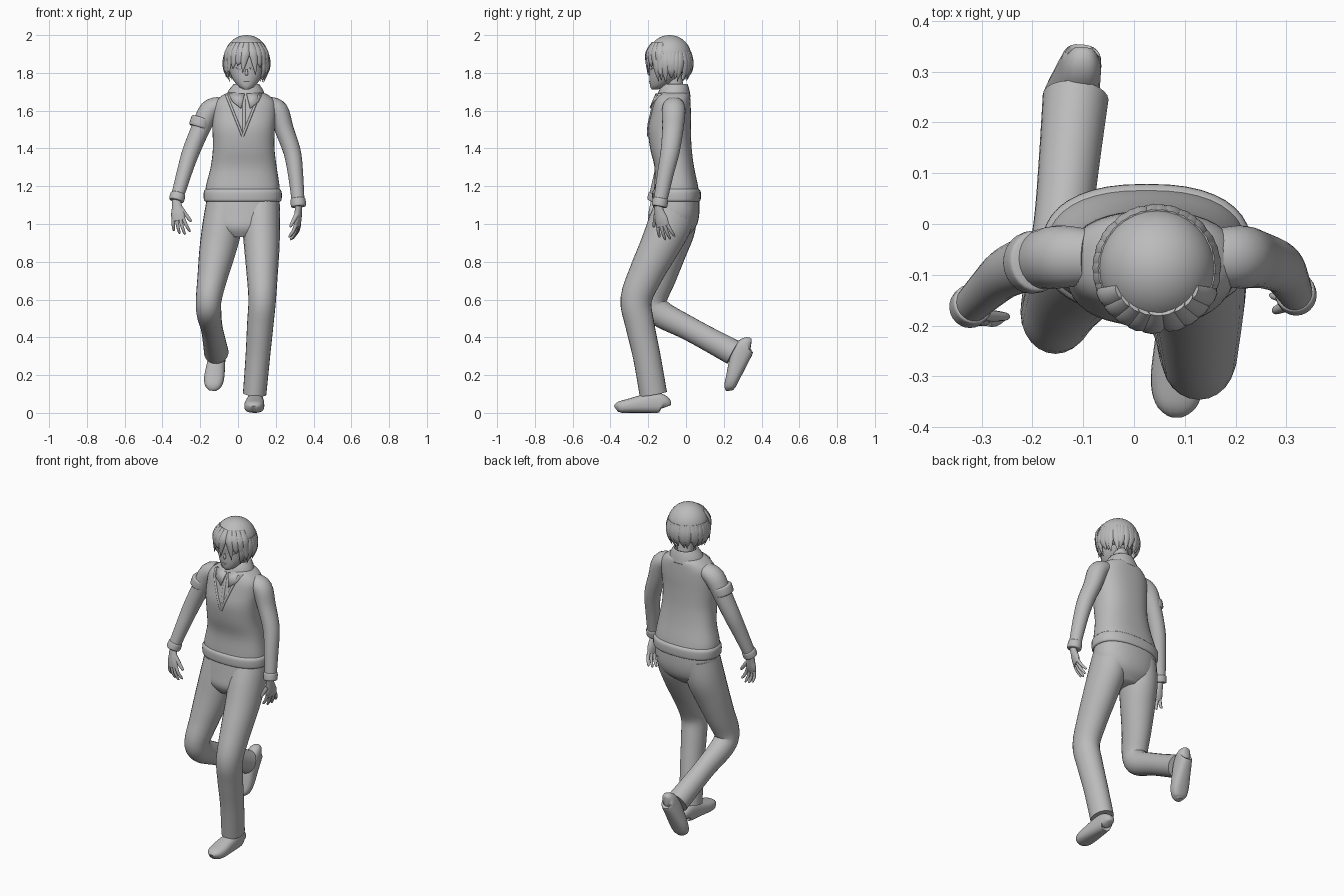
import bpy, bmesh, math, random
from mathutils import Vector
from mathutils.bvhtree import BVHTree

random.seed(4)
cube = bpy.data.objects.get("Cube")
if cube:
    bpy.data.objects.remove(cube, do_unlink=True)

grey = bpy.data.materials.new("plain_grey")
grey.use_nodes = True
shade = (.5, .5, .5, 1)
grey.diffuse_color = shade
grey.node_tree.nodes["Principled BSDF"].inputs["Base Color"].default_value = shade

X, Y, Z = Vector((1, 0, 0)), Vector((0, 1, 0)), Vector((0, 0, 1))


def finish(name, bm, thickness=0):
    """Turn a bmesh into a smooth shaded object, optionally given thickness."""
    bmesh.ops.recalc_face_normals(bm, faces=bm.faces)
    mesh = bpy.data.meshes.new(name)
    bm.to_mesh(mesh)
    bm.free()
    mesh.materials.append(grey)
    obj = bpy.data.objects.new(name, mesh)
    bpy.context.collection.objects.link(obj)
    if thickness:
        solid = obj.modifiers.new("thickness", "SOLIDIFY")
        solid.thickness = thickness
    bpy.ops.object.select_all(action="DESELECT")
    obj.select_set(True)
    bpy.context.view_layer.objects.active = obj
    bpy.ops.object.shade_smooth_by_angle(angle=math.radians(50))
    return obj


def spline(rows, steps):
    """Smoothly interpolate rows of numbers."""
    result = []
    for i in range(len(rows) - 1):
        a, b = rows[max(i - 1, 0)], rows[i]
        c, d = rows[i + 1], rows[min(i + 2, len(rows) - 1)]
        for s in range(steps):
            t = s / steps
            result.append([q + t / 2 * (r - p + t * (2*p - 5*q + 4*r - w + t * (3*q - p - 3*r + w)))
                           for p, q, r, w in zip(a, b, c, d)])
    return result + [list(rows[-1])]


def tube(name, rows, side=X, level=False, sides=24, steps=4, power=2, caps=True, thickness=0):
    """Loft rings of (x, y, z, half width along side, half depth)."""
    rings = spline(rows, steps)
    centres = [Vector(r[:3]) for r in rings]
    bm = bmesh.new()
    loops = []
    for i, ring in enumerate(rings):
        along = centres[min(i + 1, len(rings) - 1)] - centres[max(i - 1, 0)]
        along = Z if level else along.normalized()
        u = (side - along * side.dot(along)).normalized()
        v = along.cross(u)
        loop = []
        for k in range(sides):
            a = math.tau * k / sides
            c, s = math.cos(a), math.sin(a)
            c = math.copysign(abs(c) ** (2 / power), c)
            s = math.copysign(abs(s) ** (2 / power), s)
            loop.append(bm.verts.new(centres[i] + u * c * max(ring[3], .001) + v * s * max(ring[4], .001)))
        loops.append(loop)
    for low, high in zip(loops, loops[1:]):
        for k in range(sides):
            j = (k + 1) % sides
            bm.faces.new((low[k], low[j], high[j], high[k]))
    if caps:
        bm.faces.new(loops[0])
        bm.faces.new(loops[-1])
    return finish(name, bm, thickness)


def band(name, start, end, wide, deep):
    """Short rounded cuff between two points."""
    a, b = Vector(start), Vector(end)
    tube(name, [(*a.lerp(b, t), wide * f, deep * f) for t, f in ((0, .9), (.15, 1), (.85, 1), (1, .9))], side=Y)


def surface(obj):
    """Return a function giving the front of an object at x, z."""
    tree = BVHTree.FromPolygons([v.co for v in obj.data.vertices], [p.vertices for p in obj.data.polygons])

    def at(x, z, out=0):
        hit = tree.ray_cast(Vector((x, -1, z)), Y)[0]
        return Vector((x, (hit.y if hit else -.1) - out, z))
    return at


def plate(name, points, thickness):
    bm = bmesh.new()
    bm.faces.new([bm.verts.new(p) for p in points])
    finish(name, bm, thickness)


# Knitted vest and its hem
vest = tube("vest", [
    (.025, -.05, 1.14, .197, .12), (.025, -.052, 1.2, .195, .116), (.03, -.062, 1.3, .175, .105),
    (.03, -.08, 1.4, .163, .11), (.03, -.087, 1.5, .165, .113), (.035, -.08, 1.58, .168, .106),
    (.038, -.074, 1.64, .162, .098), (.04, -.068, 1.68, .125, .088), (.04, -.065, 1.7, .08, .07)],
    level=True, power=2.4, sides=40)
tube("vest_hem", [(.025, -.05, z, .2 + w, .122 + w) for z, w in
                  ((1.12, 0), (1.13, .006), (1.17, .006), (1.185, -.004))], level=True, power=2.4, sides=40)
chest = surface(vest)

# Neckline trim, shirt placket and collar
for label, x_top in (("right", -.06), ("left", .11)):
    path = [chest(x_top + (.025 - x_top) * t / 10, 1.68 - .215 * t / 10) for t in range(11)]
    tube(label + "_neck_trim", [(*p, .007, .007) for p in path], sides=8, steps=1)
    way = -1 if x_top < 0 else 1
    plate(label + "_lapel", [chest(.04 + way * dx, z, .015) for dx, z in
                             ((.006, 1.69), (.09, 1.69), (.07, 1.65), (.025, 1.615))], .008)
tube("shirt_placket", [(*chest(.032, z), .008, .004) for z in (1.66, 1.6, 1.54, 1.49)], sides=8)
tube("collar", [(.04, -.065, 1.67, .108, .09), (.042, -.062, 1.71, .09, .08), (.045, -.057, 1.74, .068, .066)],
     level=True, caps=False, thickness=.01)
tube("neck", [(.045, -.05, 1.66, .048, .048), (.045, -.07, 1.8, .045, .045)], level=True)

# Sleeves and cuffs
girths = [(.055, .045), (.062, .056), (.056, .05), (.05, .046), (.043, .04), (.035, .033)]
arms = {
    "right": [(-.09, -.065, 1.63), (-.15, -.065, 1.6), (-.2, -.075, 1.5),
              (-.25, -.095, 1.38), (-.285, -.125, 1.27), (-.325, -.165, 1.13)],
    "left": [(.16, -.065, 1.63), (.21, -.065, 1.6), (.245, -.07, 1.5),
             (.287, -.085, 1.38), (.305, -.11, 1.26), (.32, -.14, 1.1)]}
for label, path in arms.items():
    tube(label + "_sleeve", [p + g for p, g in zip(path, girths)], side=Y)
    wrist, elbow = Vector(path[-1]), Vector(path[-2])
    band(label + "_cuff", wrist.lerp(elbow, .22), wrist.lerp(elbow, -.05), .041, .04)
band("armband", (-.19, -.073, 1.56), (-.207, -.077, 1.51), .061, .056)


def hand(label, wrist, down, across, inward):
    """Palm, four fingers and a thumb."""
    wrist, down = Vector(wrist), Vector(down).normalized()
    across = Vector(across).normalized()
    inward = Vector(inward).normalized()
    tube(label + "_palm", [(*(wrist + down * d), w, t) for d, w, t in
                           ((-.02, .022, .018), (.02, .028, .018), (.06, .037, .017), (.095, .034, .012))],
         side=across, sides=16)
    for n in range(4):
        spread = (n - 1.5) * .018
        reach = (.065, .08, .085, .07)[n]
        base = wrist + down * .085 + across * spread
        points = [base + down * reach * t + across * spread * t * .6 + inward * .03 * t * t for t in (0, .5, .9, 1)]
        tube(f"{label}_finger_{n}", [(*p, r, r) for p, r in zip(points, (.01, .009, .007, .003))],
             side=across, sides=10, steps=2)
    root = wrist + down * .03 + across * .02
    points = [root + (across * .04 + down * .07 + inward * .02) * t for t in (0, .5, .9, 1)]
    tube(label + "_thumb", [(*p, r, r) for p, r in zip(points, (.014, .011, .008, .003))], sides=10, steps=2, side=Y)


hand("right", (-.325, -.17, 1.11), (.12, -.2, -1), (1, -.2, 0), (.4, 1, 0))
hand("left", (.32, -.145, 1.08), (-.06, .25, -1), (-.35, -1, 0), (-1, .3, 0))

# Trousers: seat, straight left leg, bent right leg
tube("trouser_seat", [(.025, -.048, 1.15, .193, .118), (.025, -.055, 1.05, .195, .125),
                      (.02, -.068, .98, .165, .118), (.015, -.08, .93, .07, .08)], level=True, power=2.3, sides=32)
tube("left_trouser_leg", [
    (.12, -.05, 1.1, .1, .11), (.122, -.085, 1, .1, .116), (.126, -.14, .88, .094, .105),
    (.128, -.21, .74, .083, .092), (.128, -.264, .6, .073, .083), (.118, -.245, .47, .07, .077),
    (.105, -.208, .3, .065, .073), (.088, -.173, .1, .062, .073)])
tube("right_trouser_leg", [
    (-.07, -.05, 1.1, .1, .11), (-.085, -.065, .98, .105, .115), (-.11, -.1, .85, .096, .1),
    (-.135, -.14, .72, .08, .088), (-.155, -.178, .6, .068, .078), (-.154, -.14, .53, .066, .072),
    (-.14, 0, .455, .058, .064), (-.128, .12, .39, .06, .064), (-.115, .25, .32, .065, .068)])


def shoe(name, heel, toe, up):
    """Rounded shoe laid along its sole line."""
    heel, toe, up = Vector(heel), Vector(toe), Vector(up).normalized()
    rows = [(0, .02, .03), (.04, .036, .046), (.2, .042, .054), (.45, .048, .048),
            (.75, .053, .037), (.93, .043, .03), (1, .02, .02)]
    tube(name, [(*(heel.lerp(toe, t) + up * h), w, h) for t, w, h in rows], power=2.6)


shoe("left_shoe", (.095, -.11, 0), (.083, -.37, 0), Z)
shoe("right_shoe", (-.1, .37, .345), (-.135, .25, .11), (0, -.87, .48))

# Face
face = tube("face", [
    (.045, -.165, 1.712, .014, .016), (.045, -.145, 1.73, .044, .045), (.045, -.12, 1.77, .075, .074),
    (.045, -.1, 1.82, .093, .094), (.045, -.095, 1.88, .1, .1), (.045, -.09, 1.95, .07, .07)], level=True)
skin = surface(face)
for label, way in (("right", -1), ("left", 1)):
    tube(label + "_eye", [(*skin(.045 + way * dx, 1.825), .003, r) for dx, r in
                          ((.015, .002), (.035, .007), (.055, .002))], side=Y, sides=10)
tube("nose", [(*skin(.045, z), w, w) for z, w in ((1.82, .004), (1.795, .009), (1.785, .003))], sides=8)
tube("mouth", [(*skin(.045 + dx, 1.755), .002, .003) for dx in (-.015, 0, .015)], side=Y, sides=8)

# Hair cap, open over the face
crown = Vector((.045, -.087, 1.884))
bm = bmesh.new()
bmesh.ops.create_uvsphere(bm, u_segments=32, v_segments=24, radius=.116)
bald = [f for f in bm.faces if f.calc_center_median().z < -.085
        or (f.calc_center_median().z < 0 and f.calc_center_median().y < -.05)]
bmesh.ops.delete(bm, geom=bald, context="FACES")
bmesh.ops.translate(bm, verts=bm.verts, vec=crown)
finish("hair_cap", bm, .008)


def lock(name, angle, sweep, stops, width):
    """Pointed lock of hair hanging around the head; angle 0 is the front."""
    rows = []
    for i, (radius, z) in enumerate(stops):
        a = math.radians(angle + sweep * i / (len(stops) - 1))
        spot = Vector((math.sin(a), -math.cos(a), 0)) * .116 * radius
        rows.append((crown.x + spot.x, crown.y + spot.y, z,
                     width * (.7, 1, .7, .03)[i], (.008, .011, .008, .001)[i]))
    a = math.radians(angle)
    tube(name, rows, side=Vector((math.cos(a), math.sin(a), 0)), sides=8)


for i in range(24):
    angle = 58 + i * 244 / 23
    tip = 1.755 + random.uniform(-.008, .025)
    lock(f"hair_lock_{i}", angle, random.uniform(-8, 8),
         [(.93, 1.91), (1, 1.86), (.97, 1.81), (.8, tip)], .025)

# Fringe parted to one side
for i, tip in enumerate((1.775, 1.79, 1.82, 1.84, 1.8, 1.79, 1.83, 1.81, 1.78)):
    angle = (i - 4) * 14
    lock(f"fringe_lock_{i}", angle, -10 if i < 5 else 10,
         [(.75, 1.96), (1, 1.91), (1.04, 1.86), (1.02, tip)], .024)
